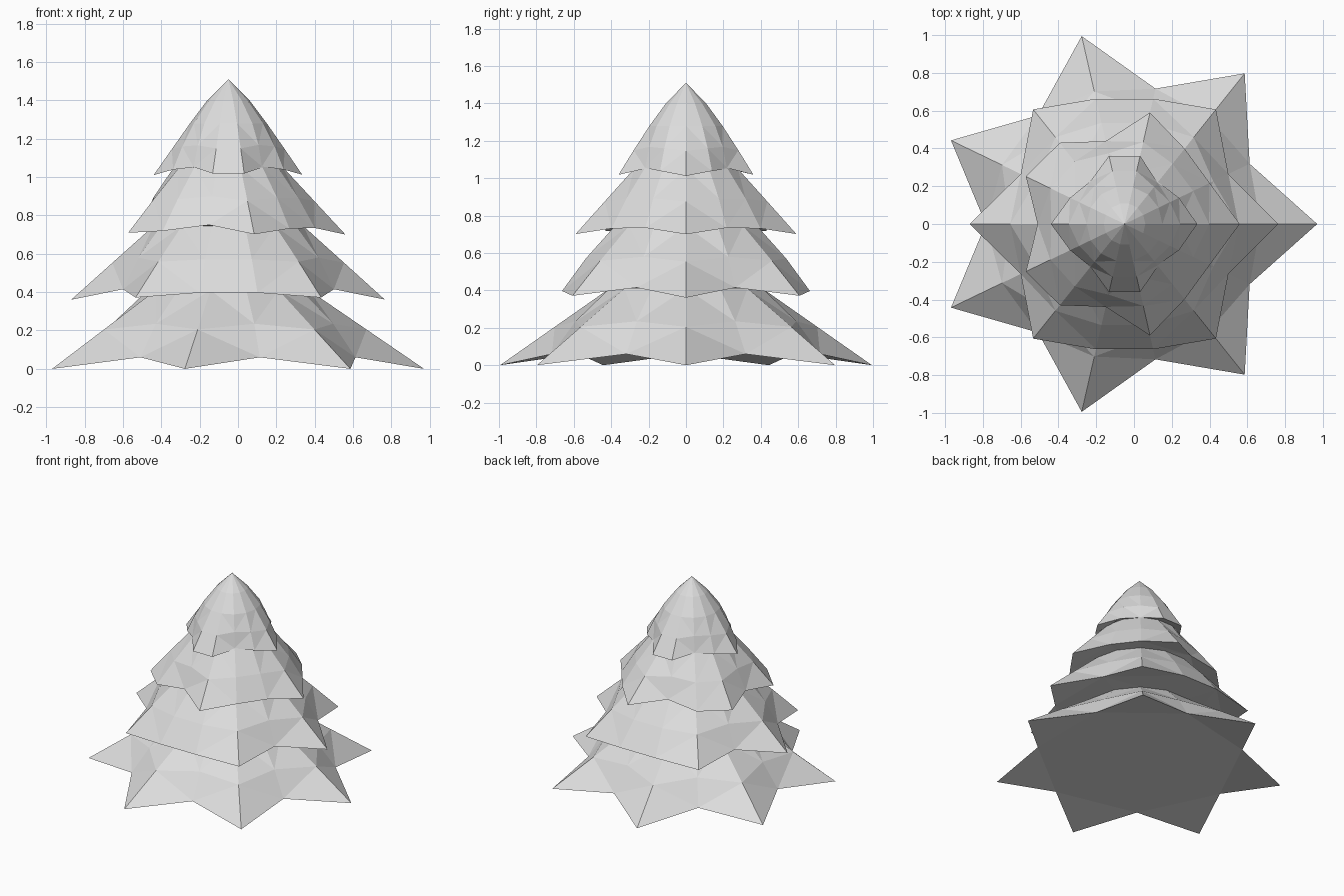
import bpy, bmesh, math

if "Cube" in bpy.data.objects:
    bpy.data.objects.remove(bpy.data.objects["Cube"])

N = 14          # sides around the tree
CX = -0.05      # trunk axis

# Each tier: lip radii for angles 0..180 deg (mirrored in y), lip z at tips,
# lip z at valleys, radius and z of the skirt top, pointed branch tips
TIERS = [
    ([1.02, .735, 1.02, .735, 1.02, .735, 1.02, .735], 0.00, 0.06, .42, .41, (0, 2, 4, 6)),
    ([.815, .61, .776, .68, .68, .776, .61, .82], 0.36, 0.415, .39, .745, (0, 2, 5, 7)),
    ([.61, .50, .51, .605, .45, .55, .58, .46], 0.70, 0.75, .285, 1.05, (0, 3)),
    ([.385, .32, .28, .37, .37, .29, .32, .39], 1.01, 1.055, .20, 1.28, (0, 7)),
]

bm = bmesh.new()


def ring(radii, heights):
    verts = []
    for i in range(N):
        a = 2 * math.pi * i / N
        k = min(i, N - i)
        verts.append(bm.verts.new((CX + radii[k] * math.cos(a), radii[k] * math.sin(a), heights[k])))
    return verts


def band(a, b):
    for i in range(N):
        j = (i + 1) % N
        bm.faces.new((a[i], a[j], b[j], b[i]))


def underside(lip, tips, inner):
    # a triangle under every branch tip, then a flat web in to the tier below
    is_tip = [min(i, N - i) in tips for i in range(N)]
    for i in range(N):
        h, j = i - 1, (i + 1) % N
        if is_tip[i]:
            bm.faces.new((lip[j], lip[i], lip[h]))
            if inner:
                bm.faces.new((lip[h], inner[h], inner[i]))
                bm.faces.new((lip[h], inner[i], lip[j]))
                bm.faces.new((lip[j], inner[i], inner[j]))
        elif inner and not is_tip[j]:
            bm.faces.new((lip[i], inner[i], inner[j], lip[j]))
    if not inner:
        bm.faces.new([v for v, t in zip(lip, is_tip) if not t][::-1])


below = None
for lip, z_tip, z_valley, r_top, z_top, tips in TIERS:
    hi, lo = max(lip), min(lip)
    zl = [z_tip + (z_valley - z_tip) * (hi - r) / (hi - lo) for r in lip]
    edge = ring(lip, zl)
    middle = ring([(r + r_top) / 2 + 0.1 * (hi - r) for r in lip], [(z + z_top) / 2 for z in zl])
    upper = ring([r_top] * 8, [z_top] * 8)
    underside(edge, tips, below)
    band(edge, middle)
    band(middle, upper)
    below = upper

# Point at the top
neck = ring([.11] * 8, [1.40] * 8)
band(below, neck)
top = bm.verts.new((CX, 0, 1.51))
for i in range(N):
    bm.faces.new((neck[i], neck[(i + 1) % N], top))

bmesh.ops.triangulate(bm, faces=bm.faces[:])
bmesh.ops.recalc_face_normals(bm, faces=bm.faces[:])
mesh = bpy.data.meshes.new("tree_foliage")
bm.to_mesh(mesh)
bm.free()

mat = bpy.data.materials.new("light grey")
mat.diffuse_color = (0.72, 0.72, 0.72, 1)
mat.use_nodes = True
mat.node_tree.nodes["Principled BSDF"].inputs["Base Color"].default_value = mat.diffuse_color
mesh.materials.append(mat)
bpy.context.collection.objects.link(bpy.data.objects.new("tree_foliage", mesh))
